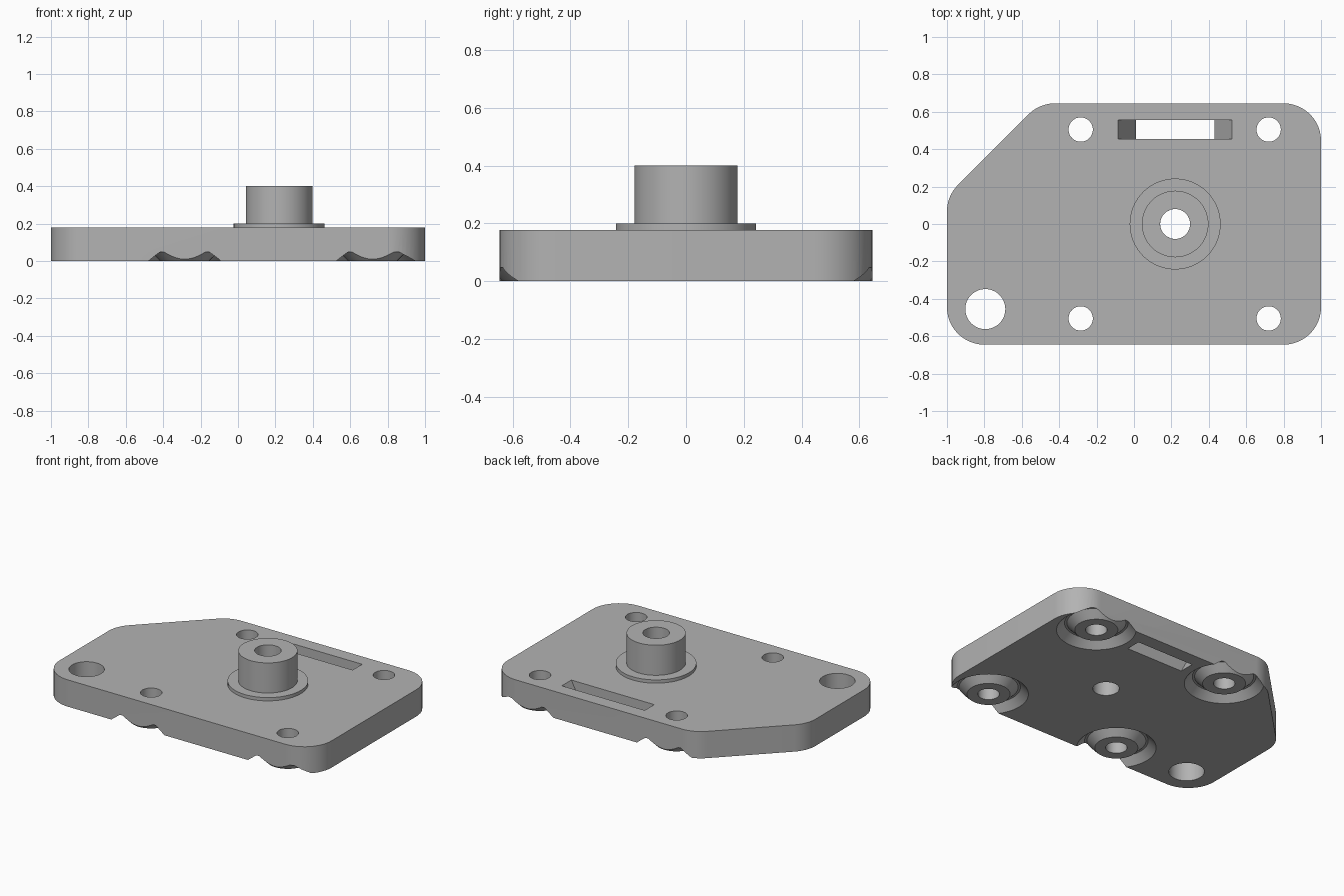
import bpy, bmesh, math
from mathutils import Vector

scene_cube = bpy.data.objects.get("Cube")
if scene_cube:
    bpy.data.objects.remove(scene_cube, do_unlink=True)

THICK = 0.178
BOSS_X = 0.22
HOLES = [(x, y) for x in (-0.285, 0.72) for y in (-0.505, 0.505)]

grey = bpy.data.materials.new("plain grey")
grey.use_nodes = True
colour = (0.45, 0.45, 0.45, 1)
grey.diffuse_color = colour
grey.node_tree.nodes["Principled BSDF"].inputs["Base Color"].default_value = colour


def finish(name, bm):
    bmesh.ops.recalc_face_normals(bm, faces=bm.faces)
    mesh = bpy.data.meshes.new(name)
    bm.to_mesh(mesh)
    bm.free()
    mesh.materials.append(grey)
    obj = bpy.data.objects.new(name, mesh)
    bpy.context.collection.objects.link(obj)
    return obj


def loft(name, bottom, top, z0, z1):
    """Closed solid between two matching outlines."""
    bm = bmesh.new()
    low = [bm.verts.new((x, y, z0)) for x, y in bottom]
    high = [bm.verts.new((x, y, z1)) for x, y in top]
    bm.faces.new(low)
    bm.faces.new(high)
    n = len(low)
    for i in range(n):
        j = (i + 1) % n
        bm.faces.new((low[i], low[j], high[j], high[i]))
    return finish(name, bm)


def revolve(name, profile, x, y, closed=True, steps=64):
    """Turn an (r, z) profile around a vertical axis at x, y."""
    bm = bmesh.new()
    rings = []
    for s in range(steps):
        a = math.tau * s / steps
        rings.append([bm.verts.new((x + r * math.cos(a), y + r * math.sin(a), z))
                      for r, z in profile])
    n = len(profile)
    for s in range(steps):
        a, b = rings[s], rings[(s + 1) % steps]
        for i in range(n if closed else n - 1):
            j = (i + 1) % n
            bm.faces.new((a[i], a[j], b[j], b[i]))
    return finish(name, bm)


def circle(x, y, r, steps=48):
    return [(x + r * math.cos(math.tau * i / steps),
             y + r * math.sin(math.tau * i / steps)) for i in range(steps)]


def rounded(corners, radius, steps=12):
    """Fillet every corner of a counter-clockwise convex outline."""
    points = []
    n = len(corners)
    for i in range(n):
        c = Vector(corners[i])
        u = (Vector(corners[i - 1]) - c).normalized()
        v = (Vector(corners[(i + 1) % n]) - c).normalized()
        half = u.angle(v) / 2
        centre = c + (u + v).normalized() * radius / math.sin(half)
        start = c + u * radius / math.tan(half) - centre
        turn = math.pi - 2 * half
        first = math.atan2(start.y, start.x)
        for k in range(steps + 1):
            a = first + turn * k / steps
            points.append((centre.x + radius * math.cos(a),
                           centre.y + radius * math.sin(a)))
    return points


def cut(target, cutter):
    cutter.hide_render = True
    mod = target.modifiers.new("cut", "BOOLEAN")
    mod.operation = "DIFFERENCE"
    mod.solver = "EXACT"
    mod.object = cutter
    bpy.context.view_layer.objects.active = target
    bpy.ops.object.modifier_apply(modifier=mod.name)
    bpy.data.objects.remove(cutter, do_unlink=True)


# Plate with rounded corners and one clipped corner
outline = rounded([(-1, -0.645), (1, -0.645), (1, 0.645),
                   (-0.505, 0.645), (-1, 0.15)], 0.2)
plate = loft("base_plate", outline, outline, 0, THICK)

# Through holes: four screws, one large corner hole, one under the boss
drills = [(x, y, 0.065) for x, y in HOLES]
drills += [(-0.795, -0.455, 0.107), (BOSS_X, 0, 0.08)]
for x, y, r in drills:
    ring = circle(x, y, r)
    cut(plate, loft("drill_cutter", ring, ring, -0.1, 0.3))

# Ring grooves on the underside around the screw holes
groove = [(0.11, -0.02), (0.178, 0.048), (0.192, 0.048), (0.26, -0.02)]
for x, y in HOLES:
    cut(plate, revolve("groove_cutter", groove, x, y))


# Slot whose ends slope inward towards the bottom
def slot_outline(z):
    half = 0.21 + 0.095 * z / THICK
    return [(BOSS_X + sx * half, y) for sx, y in
            ((-1, 0.455), (1, 0.455), (1, 0.555), (-1, 0.555))]


cut(plate, loft("slot_cutter", slot_outline(-0.1), slot_outline(0.3), -0.1, 0.3))

# Hollow boss standing on a thin flange
boss = revolve("boss", [(0.243, THICK), (0.243, 0.2), (0.178, 0.2),
                        (0.178, 0.4), (0.08, 0.4), (0.08, THICK)],
               BOSS_X, 0, closed=False)

for obj in (plate, boss):
    bpy.ops.object.select_all(action="DESELECT")
    obj.select_set(True)
    bpy.context.view_layer.objects.active = obj
    bpy.ops.object.shade_smooth_by_angle(angle=math.radians(30))
